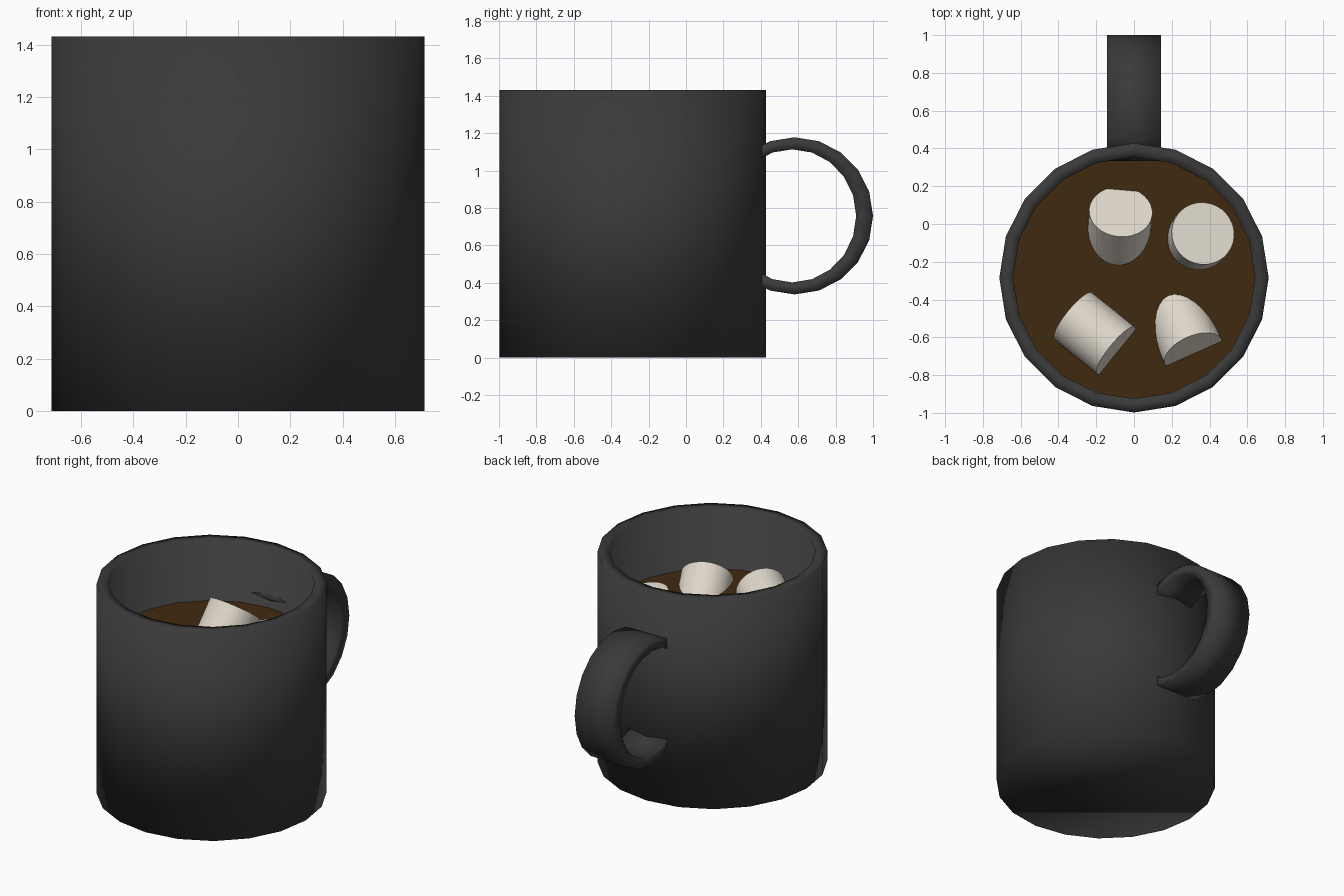
import bpy, bmesh, math
from mathutils import Vector

cube = bpy.data.objects.get("Cube")
if cube:
    bpy.data.objects.remove(cube, do_unlink=True)

CUP_Y = -0.285      # cup axis
DRINK_Z = 1.015     # liquid level
SIDES = 20


def material(name, rgb):
    mat = bpy.data.materials.new(name)
    mat.use_nodes = True
    mat.diffuse_color = (*rgb, 1)
    mat.node_tree.nodes["Principled BSDF"].inputs["Base Color"].default_value = (*rgb, 1)
    return mat


charcoal = material("charcoal glaze", (0.042, 0.042, 0.042))
cocoa = material("cocoa brown", (0.053, 0.023, 0.005))
cream = material("marshmallow cream", (0.73, 0.68, 0.59))


def loft(name, rings, mat):
    """Skin a list of point rings and cap both ends."""
    bm = bmesh.new()
    loops = [[bm.verts.new(p) for p in ring] for ring in rings]
    for a, b in zip(loops, loops[1:]):
        for i in range(len(a)):
            j = (i + 1) % len(a)
            bm.faces.new((a[i], a[j], b[j], b[i]))
    bm.faces.new(loops[0])
    bm.faces.new(loops[-1])
    bmesh.ops.recalc_face_normals(bm, faces=bm.faces[:])
    mesh = bpy.data.meshes.new(name)
    bm.to_mesh(mesh)
    bm.free()
    mesh.materials.append(mat)
    obj = bpy.data.objects.new(name, mesh)
    bpy.context.collection.objects.link(obj)
    return obj


def circle(r, z):
    angles = [2 * math.pi * i / SIDES for i in range(SIDES)]
    return [(r * math.cos(a), CUP_Y + r * math.sin(a), z) for a in angles]


# Cup: outer wall, rim, inner wall and floor
cup_profile = [(0.713, 0), (0.713, 1.43), (0.64, 1.43), (0.64, 0.08)]
cup = loft("cup", [circle(r, z) for r, z in cup_profile], charcoal)

# Handle: flat band bent round an arc, its ends sunk in the wall
sections = []
for step in range(-7, 8):
    a = math.radians(18 * step)
    c, s = math.cos(a), math.sin(a)
    outer = (0.58 + 0.42 * c, 0.758 + 0.42 * s)
    inner = (0.568 + 0.342 * c, 0.758 + 0.356 * s)
    sections.append([(-0.142, *outer), (0.142, *outer), (0.142, *inner), (-0.142, *inner)])
handle = loft("handle", sections, charcoal)
for obj in (cup, handle):
    for poly in obj.data.polygons:
        poly.use_smooth = True

# Drink
loft("drink", [circle(0.643, DRINK_Z - 0.05), circle(0.643, DRINK_Z)], cocoa)


def marshmallow(name, x, y, height, heading, rise, radius=0.168, length=0.3):
    """Cylinder whose exposed end sits at (x, y), facing heading and rise."""
    h, e = math.radians(heading), math.radians(rise)
    axis = Vector((math.cos(h) * math.cos(e), math.sin(h) * math.cos(e), math.sin(e)))
    end = Vector((x, y, DRINK_Z + height))
    bpy.ops.mesh.primitive_cylinder_add(vertices=32, radius=radius, depth=length,
                                        location=end - axis * length / 2)
    obj = bpy.context.object
    obj.name = name
    obj.rotation_euler = axis.to_track_quat("Z", "Y").to_euler()
    obj.data.materials.append(cream)
    bpy.ops.object.shade_smooth_by_angle(angle=math.radians(30))


# Floating marshmallows
marshmallow("marshmallow_back", -0.07, 0.065, 0.09, 85, 52)
marshmallow("marshmallow_left", 0.365, -0.05, 0.1, 52, 75)
marshmallow("marshmallow_right", -0.095, -0.67, 0.04, -39, 14, radius=0.16)
marshmallow("marshmallow_front", 0.315, -0.68, 0.01, -66, 32, radius=0.165)
